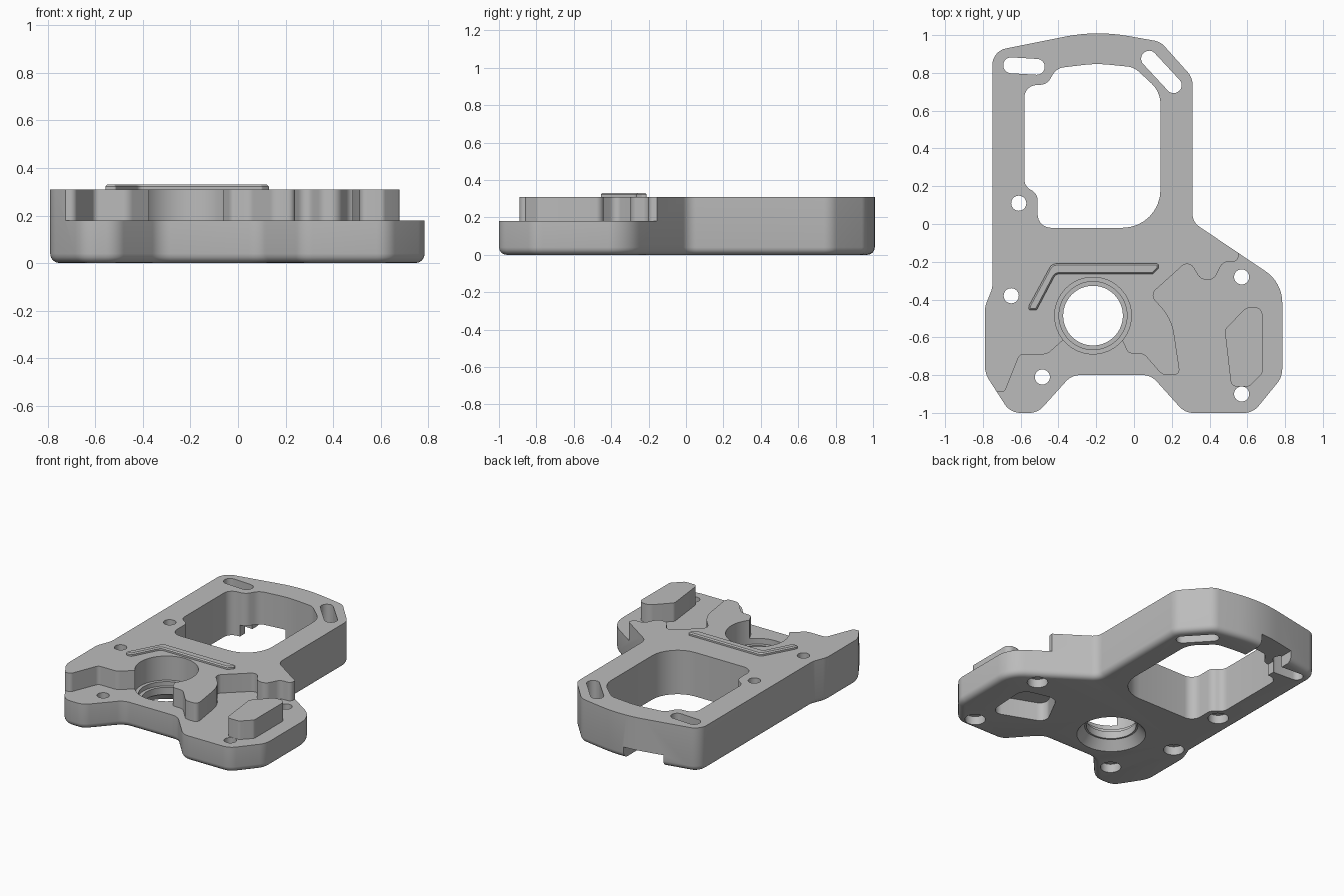
import bpy
import bmesh
import math
from mathutils import Vector

default_cube = bpy.data.objects.get("Cube")
if default_cube:
    bpy.data.objects.remove(default_cube, do_unlink=True)

grey = bpy.data.materials.new("cast_grey")
grey.use_nodes = True
colour = (0.5, 0.5, 0.5, 1)
grey.diffuse_color = colour
grey.node_tree.nodes["Principled BSDF"].inputs["Base Color"].default_value = colour


def rounded(corners, steps=8):
    """Turn (x, y, radius) corners into a filleted outline."""
    points = []
    total = len(corners)
    for index, (x, y, radius) in enumerate(corners):
        here = Vector((x, y))
        before = Vector(corners[index - 1][:2]) - here
        after = Vector(corners[(index + 1) % total][:2]) - here
        if radius == 0:
            points.append(here)
            continue
        half = before.angle(after) / 2
        reach = radius / math.tan(half)
        reach = min(reach, before.length * 0.49, after.length * 0.49)
        radius = reach * math.tan(half)
        before.normalize()
        after.normalize()
        centre = here + (before + after).normalized() * radius / math.sin(half)
        start = here + before * reach - centre
        end = here + after * reach - centre
        sweep = math.pi - 2 * half
        for step in range(steps + 1):
            t = step / steps
            arm = start * math.sin((1 - t) * sweep) + end * math.sin(t * sweep)
            points.append(centre + arm / math.sin(sweep))
    return points


def finish(bm, name):
    bmesh.ops.recalc_face_normals(bm, faces=bm.faces)
    mesh = bpy.data.meshes.new(name)
    bm.to_mesh(mesh)
    bm.free()
    mesh.materials.append(grey)
    obj = bpy.data.objects.new(name, mesh)
    bpy.context.collection.objects.link(obj)
    return obj


def prism(name, outline, bottom, top, bevel_at=None, bevel=0, segments=1):
    """Extrude an outline, optionally easing the rim at one height."""
    bm = bmesh.new()
    face = bm.faces.new([bm.verts.new((p.x, p.y, bottom)) for p in outline])
    grown = bmesh.ops.extrude_face_region(bm, geom=[face], use_keep_orig=True)
    for item in grown["geom"]:
        if isinstance(item, bmesh.types.BMVert):
            item.co.z = top
    bmesh.ops.recalc_face_normals(bm, faces=bm.faces)
    if bevel_at is not None:
        rim = [e for e in bm.edges if all(abs(v.co.z - bevel_at) < 0.001 for v in e.verts)]
        bmesh.ops.bevel(bm, geom=rim, offset=bevel, segments=segments,
                        profile=0.5, affect="EDGES")
    return finish(bm, name)


def lathe(name, x, y, profile, sides):
    """Stack circular rings of (radius, height) into a closed solid."""
    bm = bmesh.new()
    rings = []
    for radius, z in profile:
        ring = []
        for side in range(sides):
            angle = math.tau * side / sides
            ring.append(bm.verts.new((x + radius * math.cos(angle),
                                      y + radius * math.sin(angle), z)))
        rings.append(ring)
    for low, high in zip(rings, rings[1:]):
        for side in range(sides):
            after = (side + 1) % sides
            bm.faces.new((low[side], low[after], high[after], high[side]))
    bm.faces.new(rings[0])
    bm.faces.new(rings[-1])
    return finish(bm, name)


def slot_outline(a, b, radius):
    a, b = Vector(a), Vector(b)
    along = (b - a).normalized() * radius
    side = Vector((-along.y, along.x))
    corners = [a - along + side, a - along - side, b + along - side, b + along + side]
    return rounded([(c.x, c.y, radius * 0.98) for c in corners])


def cut(target, cutter):
    cutter.hide_render = True
    modifier = target.modifiers.new("cut", "BOOLEAN")
    modifier.operation = "DIFFERENCE"
    modifier.solver = "EXACT"
    modifier.object = cutter
    bpy.context.view_layer.objects.active = target
    bpy.ops.object.modifier_apply(modifier=modifier.name)
    bpy.data.objects.remove(cutter, do_unlink=True)


FLOOR, DECK, ABOVE, BELOW = 0.18, 0.31, 0.5, -0.1

# Main casting with an eased lower rim
plate = rounded([
    (-.75, .915, .09), (-.2, 1.025, 1.2), (.14, .965, .1), (.31, .775, .1),
    (.31, .01, .08), (.785, -.31, .2), (.785, -.81, .12), (.63, -1, .1),
    (.27, -1, .1), (.09, -.8, .1), (-.33, -.8, .1), (-.51, -1, .1),
    (-.655, -1, .1), (-.79, -.79, .15), (-.79, -.44, .15), (-.75, -.34, .1)])
body = prism("mounting_plate", plate, 0, DECK, 0, 0.04, 4)

# Lowered front floor
recess = rounded([
    (-.9, -.89, 0), (-.685, -.89, .03), (-.605, -.69, .03), (-.46, -.69, .06),
    (-.37, -.61, .02), (-.065, -.61, .02), (-.03, -.685, .03), (.05, -.685, .06),
    (.15, -.8, .06), (.245, -.8, .03), (.2, -.5, .4), (.085, -.375, .04),
    (.29, -.19, .04), (.35, -.29, .05), (.42, -.3, .06), (.47, -.2, .05),
    (.55, -.2, .03), (.56, -.1, 0), (.9, -.1, 0), (.9, -1.1, 0), (-.9, -1.1, 0)])
cut(body, prism("recess_cutter", recess, FLOOR, ABOVE))

# Large window
window = rounded([
    (-.58, .73, .08), (-.46, .74, .06), (-.41, .825, .08), (-.2, .85, .6),
    (0, .83, .1), (.14, .7, .15), (.14, -.02, .2), (-.51, -.02, .07),
    (-.51, .16, .06), (-.58, .2, .06)])
cut(body, prism("window_cutter", window, BELOW, ABOVE))

# Channel under the rear bar
channel = rounded([(-.5, .7, 0), (-.22, .7, 0), (-.22, 1.1, 0), (-.5, 1.1, 0)])
cut(body, prism("channel_cutter", channel, BELOW, 0.08))

# Pocket in the underside
pocket = rounded([(.56, -.77, .06), (.2, -.63, .06), (.34, -.36, .08), (.58, -.42, .08)])
cut(body, prism("pocket_cutter", pocket, BELOW, 0.13))

# Stepped bearing bore, flared below
bore = [(.22, BELOW), (.22, 0), (.17, .06), (.158, .06), (.158, .11),
        (.18, .11), (.18, .14), (.203, .14), (.203, ABOVE)]
cut(body, lathe("bore_cutter", -.217, -.485, bore, 64))

# Screw holes with counterbores underneath
screw = [(.066, BELOW), (.066, .06), (.04, .06), (.04, ABOVE)]
for x, y in ((-.61, .11), (-.65, -.38), (-.485, -.81), (.57, -.28), (.57, -.9)):
    cut(body, lathe("screw_cutter", x, y, screw, 32))

# Adjustment slots
for a, b in (((-.65, .84), (-.515, .832)), ((.08, .875), (.21, .735))):
    cut(body, prism("slot_cutter", slot_outline(a, b, 0.042), BELOW, ABOVE))

# Raised pad on the front floor
pad_outline = rounded([
    (.48, -.56, .03), (.595, -.44, .06), (.68, -.44, .05), (.68, -.79, .03),
    (.61, -.86, .03), (.515, -.86, .03)])
pad = prism("raised_pad", pad_outline, FLOOR - 0.01, DECK)

# Bent rib on the deck
rib_outline = rounded([
    (-.435, -.21, .04), (.13, -.21, .01), (.13, -.235, .01), (.1, -.265, .01),
    (-.415, -.265, .03), (-.515, -.455, .01), (-.56, -.455, .01), (-.555, -.43, .01)],
    steps=4)
rib = prism("deck_rib", rib_outline, DECK - 0.01, DECK + 0.02, DECK + 0.02, 0.008)

# Smooth curved walls, keep sharp edges
bpy.ops.object.select_all(action="DESELECT")
for obj in (body, pad, rib):
    obj.select_set(True)
bpy.context.view_layer.objects.active = body
bpy.ops.object.shade_smooth_by_angle(angle=math.radians(30))
